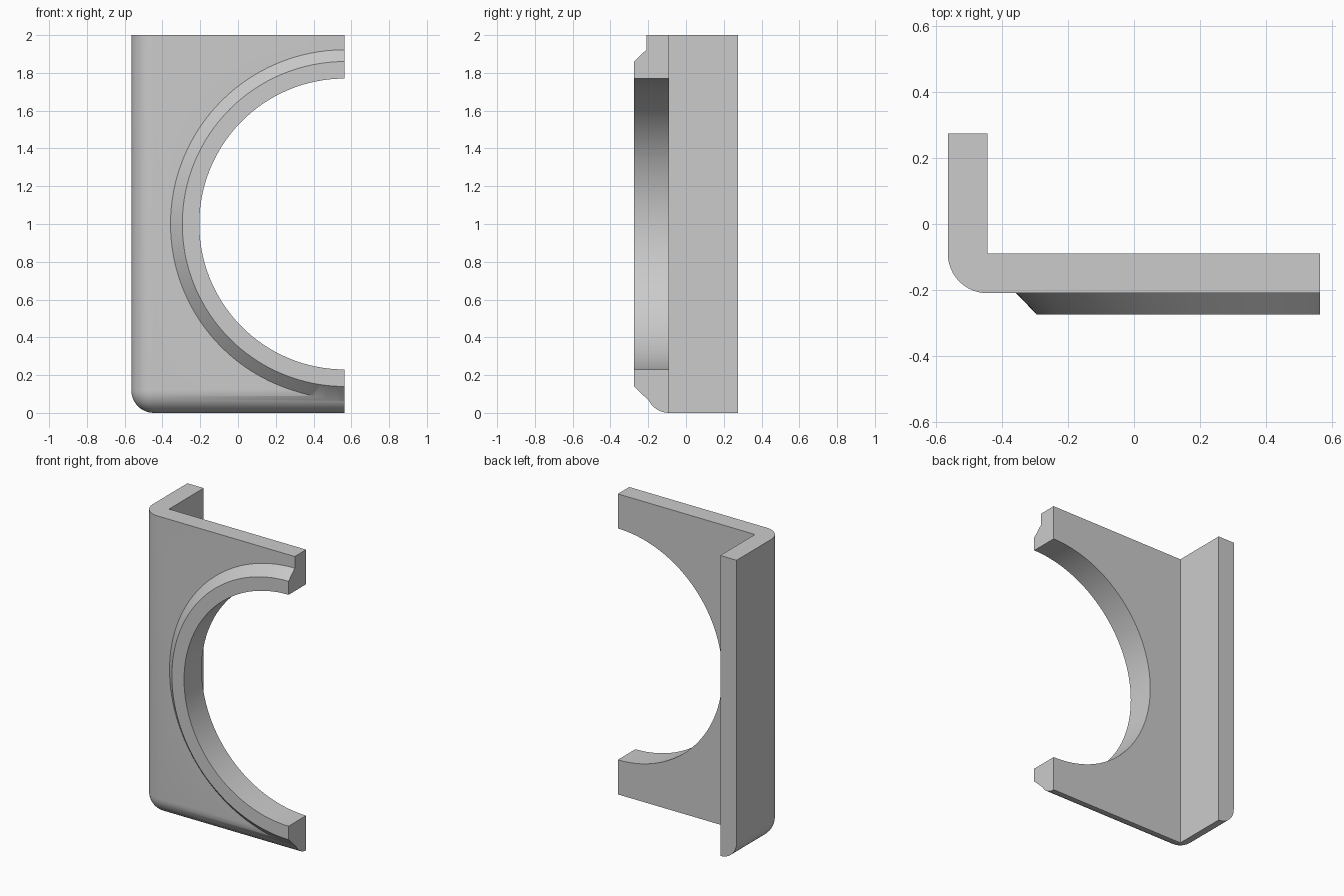
import bpy, bmesh
from math import pi
from mathutils import Matrix, Vector

cube = bpy.data.objects.get("Cube")
if cube:
    bpy.data.objects.remove(cube, do_unlink=True)

W, D, H = 0.565, 0.275, 2.0      # half width, half depth, height
FRONT, WALL = -0.21, 0.12        # plate front, wall thickness and corner radius

grey = bpy.data.materials.new("plain grey")
grey.use_nodes = True
COLOUR = (0.6, 0.6, 0.6, 1)
grey.diffuse_color = COLOUR
grey.node_tree.nodes["Principled BSDF"].inputs["Base Color"].default_value = COLOUR


def add_object(name, bm):
    mesh = bpy.data.meshes.new(name)
    bm.to_mesh(mesh)
    bm.free()
    mesh.materials.append(grey)
    obj = bpy.data.objects.new(name, mesh)
    bpy.context.collection.objects.link(obj)
    return obj


def box_mesh(low, high):
    low, high = Vector(low), Vector(high)
    bm = bmesh.new()
    bmesh.ops.create_cube(bm, size=1, matrix=Matrix.Translation((low + high) / 2)
                          @ Matrix.Diagonal((high - low).to_4d()))
    return bm


def disc(name, y_back, r_back, y_front, r_front):
    # Round solid along y, centred on the open right edge of the plate
    bm = bmesh.new()
    place = Matrix.Translation((W, (y_back + y_front) / 2, H / 2)) @ Matrix.Rotation(pi / 2, 4, "X")
    bmesh.ops.create_cone(bm, cap_ends=True, segments=128, radius1=r_back, radius2=r_front,
                          depth=y_back - y_front, matrix=place)
    return add_object(name, bm)


def combine(target, tool, operation):
    mod = target.modifiers.new(operation, "BOOLEAN")
    mod.operation, mod.solver, mod.object = operation, "EXACT", tool
    bpy.context.view_layer.objects.active = target
    bpy.ops.object.modifier_apply(modifier=mod.name)
    bpy.data.objects.remove(tool, do_unlink=True)


# Block with the front, left and bottom outer edges rounded into one corner
bm = box_mesh((-W, FRONT, 0), (W, D, H))
planes = ((0, -W), (1, FRONT), (2, 0))
rounded = [e for e in bm.edges
           if sum(all(abs(v.co[i] - p) < 1e-4 for v in e.verts) for i, p in planes) == 2]
bmesh.ops.bevel(bm, geom=rounded, offset=WALL, segments=12, profile=0.5, affect="EDGES")
panel = add_object("corner_panel", bm)

# Hollow behind the plate leaves the side wall
combine(panel, add_object("hollow", box_mesh((-W + WALL, FRONT + WALL, -1), (W + 1, D + 1, H + 1))), "DIFFERENCE")

# Raised chamfered rim, round opening and straight trim at the open edge
combine(panel, disc("rim", -0.15, 0.98, -D, 0.86), "UNION")
combine(panel, disc("opening", 0.1, 0.77, -0.5, 0.77), "DIFFERENCE")
combine(panel, add_object("trim", box_mesh((W, -1, -1), (W + 2, 1, H + 1))), "DIFFERENCE")

bpy.ops.object.select_all(action="DESELECT")
panel.select_set(True)
bpy.context.view_layer.objects.active = panel
bpy.ops.object.shade_smooth_by_angle(angle=pi / 6)
